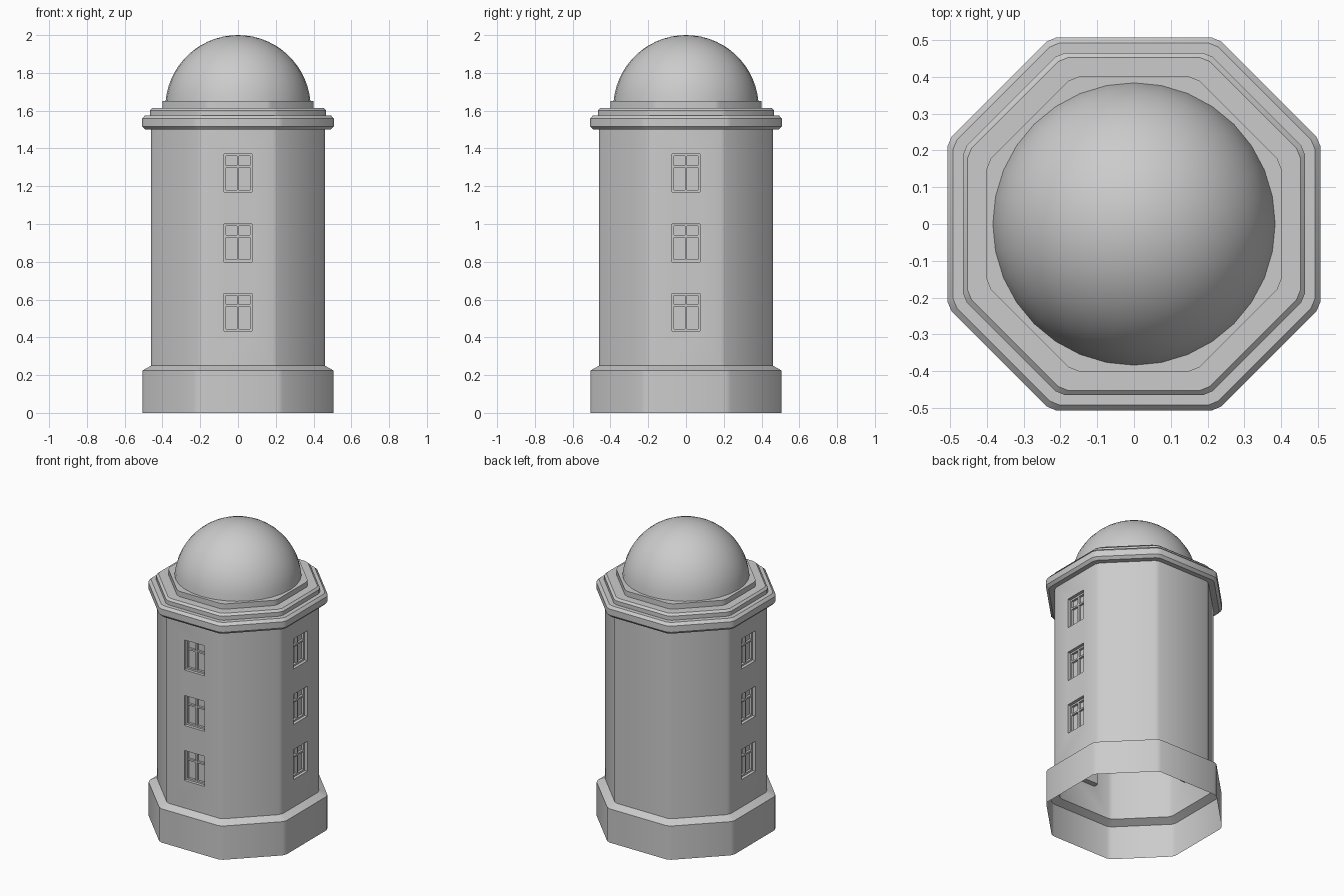
import bpy, bmesh
from math import pi, sin, cos, asin, radians
from mathutils import Matrix, Vector

if "Cube" in bpy.data.objects:
    bpy.data.objects.remove(bpy.data.objects["Cube"])


def octagon(a):
    # octagon with small corner chamfers; a = distance to the straight sides
    h, t = 0.55 * a - 0.053, 0.016
    d = t * 0.707
    quarter = [(a, -h + t), (a, h - t), (a - d, h + d), (h + d, a - d)]
    pts = []
    for k in range(4):
        c, s = cos(k * pi / 2), sin(k * pi / 2)
        pts += [(x * c - y * s, x * s + y * c) for x, y in quarter]
    return pts


def circle(r, n=32):
    return [(r * cos(2 * pi * i / n), r * sin(2 * pi * i / n)) for i in range(n)]


def finish(name, bm):
    me = bpy.data.meshes.new(name)
    bmesh.ops.recalc_face_normals(bm, faces=bm.faces)
    bm.to_mesh(me)
    bm.free()
    ob = bpy.data.objects.new(name, me)
    bpy.context.collection.objects.link(ob)
    return ob


def smooth(ob, angle=35):
    bpy.ops.object.select_all(action='DESELECT')
    bpy.context.view_layer.objects.active = ob
    ob.select_set(True)
    bpy.ops.object.shade_smooth_by_angle(angle=radians(angle))


def loft(name, profile, ring, bottom=False, top=False):
    bm = bmesh.new()
    rows = [[bm.verts.new((x, y, z)) for x, y in ring(r)] for r, z in profile]
    for lo, hi in zip(rows, rows[1:]):
        n = len(lo)
        for i in range(n):
            j = (i + 1) % n
            bm.faces.new((lo[i], lo[j], hi[j], hi[i]))
    if bottom:
        bm.faces.new(rows[0][::-1])
    if top:
        bm.faces.new(rows[-1])
    bmesh.ops.remove_doubles(bm, verts=bm.verts, dist=1e-5)
    return finish(name, bm)


def add_box(bm, turn, x0, x1, y0, y1, z0, z1):
    # box given in front-face coordinates, turned about z to another side
    m = (turn @ Matrix.Translation(((x0 + x1) / 2, (y0 + y1) / 2, (z0 + z1) / 2))
         @ Matrix.Diagonal((x1 - x0, y1 - y0, z1 - z0, 1)))
    bmesh.ops.create_cube(bm, size=1, matrix=m)


# tower body with wider plinth
A = 0.46
tower = loft("tower_body", [(0.505, 0), (0.505, 0.225), (A, 0.25), (A, 1.51)],
             octagon, bottom=True, top=True)

# windows: recess cutters and frames on front, right and left sides
cut, bars = bmesh.new(), bmesh.new()
W, H, D, B = 0.074, 0.1, 0.035, 0.011
for ang in (0, pi / 2, -pi / 2):
    turn = Matrix.Rotation(ang, 4, 'Z')
    for zc in (0.533, 0.90, 1.27):
        z0, z1 = zc - H, zc + H
        add_box(cut, turn, -W, W, -A - 0.05, -A + D, z0, z1)
        y0, y1 = -A + 0.02, -A + D
        for s in (-1, 1):
            xa, xb = sorted((s * W, s * (W - B)))
            add_box(bars, turn, xa, xb, y0, y1, z0, z1)
        add_box(bars, turn, -W + B, W - B, y0, y1, z0, z0 + B)
        add_box(bars, turn, -W + B, W - B, y0, y1, z1 - B, z1)
        add_box(bars, turn, -B / 2, B / 2, y0, y1, z0 + B, z1 - B)
        zt = zc + 0.035
        add_box(bars, turn, -W + B, W - B, y0 + 0.001, y1, zt - B / 2, zt + B / 2)
cutter = finish("window_cutter", cut)
cutter.hide_render = True
finish("window_frames", bars)

mod = tower.modifiers.new("recesses", 'BOOLEAN')
mod.operation, mod.solver, mod.object = 'DIFFERENCE', 'EXACT', cutter
bpy.context.view_layer.objects.active = tower
bpy.ops.object.modifier_apply(modifier=mod.name)
bpy.data.objects.remove(cutter)

# open the body at bottom and top
bm = bmesh.new()
bm.from_mesh(tower.data)
caps = [f for f in bm.faces if all(v.co.z < 0.001 for v in f.verts)
        or all(v.co.z > 1.509 for v in f.verts)]
bmesh.ops.delete(bm, geom=caps, context='FACES')
bm.to_mesh(tower.data)
bm.free()
smooth(tower)

# stepped cornice with rounded roll
cornice = loft("cornice", [(A, 1.5), (0.492, 1.5), (0.507, 1.517), (0.507, 1.558),
                           (0.492, 1.575), (0.465, 1.575), (0.465, 1.602),
                           (0.452, 1.615), (0.40, 1.615), (0.40, 1.65)],
               octagon, top=True)
smooth(cornice, 30)

# dome
R, C = 0.385, 1.615
a0 = asin((1.65 - C) / R)
arc = [a0 + (pi / 2 - a0) * i / 14 for i in range(15)]
dome = loft("dome", [(R * cos(a), C + R * sin(a)) for a in arc], circle)
smooth(dome)
